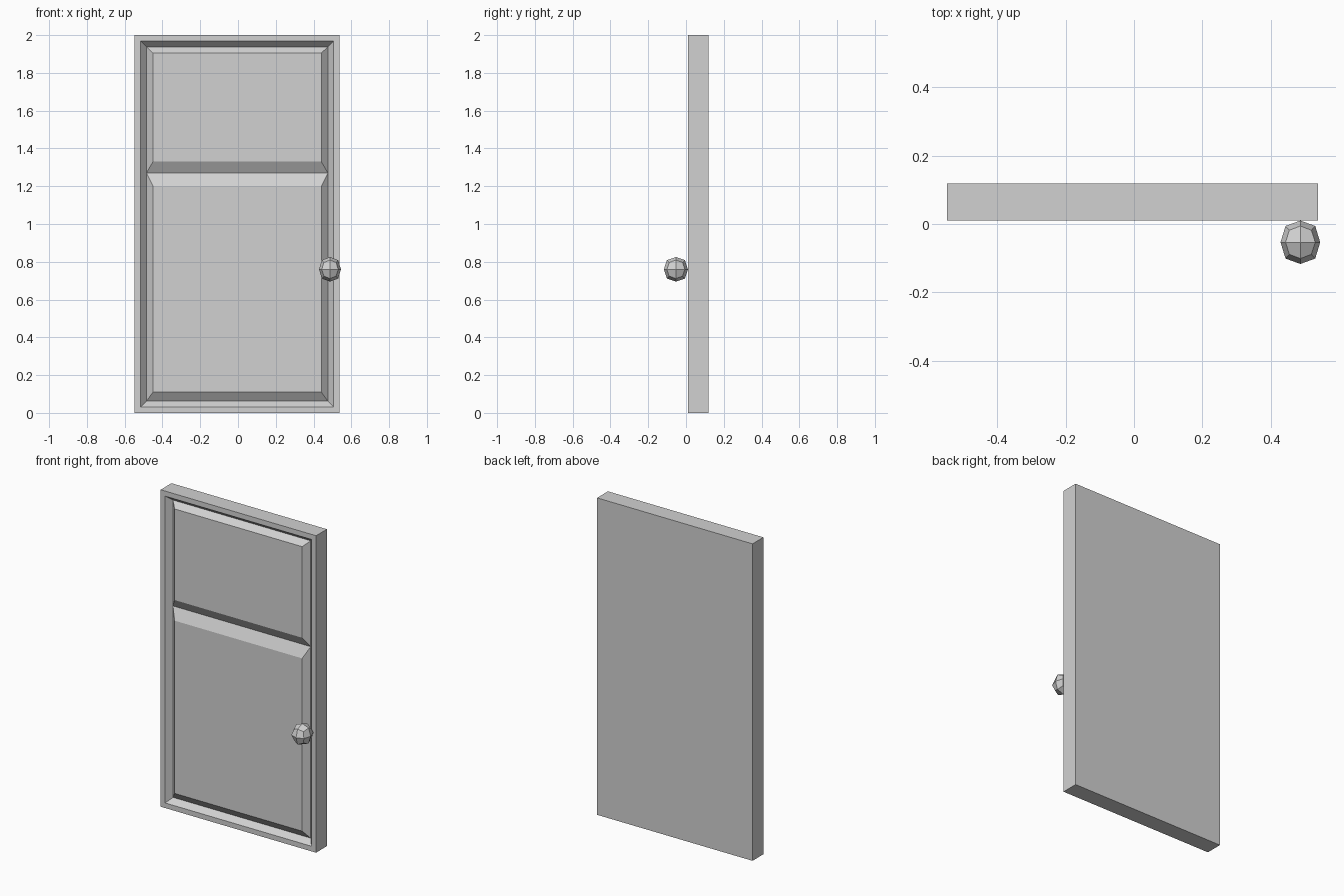
import bpy
import bmesh

cube = bpy.data.objects.get("Cube")
if cube:
    bpy.data.objects.remove(cube, do_unlink=True)

grey = bpy.data.materials.new("plain_grey")
grey.use_nodes = True
grey.diffuse_color = (0.64, 0.64, 0.64, 1)
grey.node_tree.nodes["Principled BSDF"].inputs["Base Color"].default_value = grey.diffuse_color


def add_object(name, bm):
    bmesh.ops.recalc_face_normals(bm, faces=bm.faces)
    mesh = bpy.data.meshes.new(name)
    bm.to_mesh(mesh)
    bm.free()
    mesh.materials.append(grey)
    obj = bpy.data.objects.new(name, mesh)
    bpy.context.collection.objects.link(obj)
    return obj


FRONT, BACK, GROOVE = 0.01, 0.118, 0.045
LEFT, RIGHT, TOP, SPLIT = -0.547, 0.538, 2.0, 1.27


def ring(bm, inset, y):
    """Rectangle inset from the door outline, with a vertex at the panel split."""
    x0, x1, z0, z1 = LEFT + inset, RIGHT - inset, inset, TOP - inset
    points = [(x0, z0), (x1, z0), (x1, SPLIT), (x1, z1), (x0, z1), (x0, SPLIT)]
    return [bm.verts.new((x, y, z)) for x, z in points]


def bridge(bm, outer, inner):
    n = len(outer)
    for i in range(n):
        j = (i + 1) % n
        bm.faces.new((outer[i], outer[j], inner[j], inner[i]))


# Door slab: back, sides, flat rim and the slope down into the groove
bm = bmesh.new()
back = ring(bm, 0, BACK)
front = ring(bm, 0, FRONT)
rim = ring(bm, 0.032, FRONT)
groove = ring(bm, 0.062, GROOVE)
bm.faces.new(back[::-1])
for outer, inner in ((back, front), (front, rim), (rim, groove)):
    bridge(bm, outer, inner)

# Two raised panels with bevelled edges that meet in the cross groove
for corners, z0, z1 in (((0, 1, 2, 5), 0.11, 1.20), ((5, 2, 3, 4), 1.33, 1.905)):
    x0, x1 = LEFT + 0.097, RIGHT - 0.097
    panel = [bm.verts.new((x, FRONT, z))
             for x, z in ((x0, z0), (x1, z0), (x1, z1), (x0, z1))]
    bridge(bm, [groove[i] for i in corners], panel)
    bm.faces.new(panel)
add_object("door", bm)

# Faceted knob: a cube cut once along each edge and rounded
bm = bmesh.new()
bmesh.ops.create_cube(bm, size=2)
bmesh.ops.subdivide_edges(bm, edges=bm.edges[:], cuts=1, use_grid_fill=True)
rounding = {1: 1.0, 2: 0.75, 3: 0.556}
for v in bm.verts:
    v.co *= rounding[sum(abs(c) > 0.5 for c in v.co)]
bmesh.ops.scale(bm, vec=(0.058, 0.0635, 0.065), verts=bm.verts)
knob = add_object("knob", bm)
knob.location = (0.487, -0.0535, 0.76)
